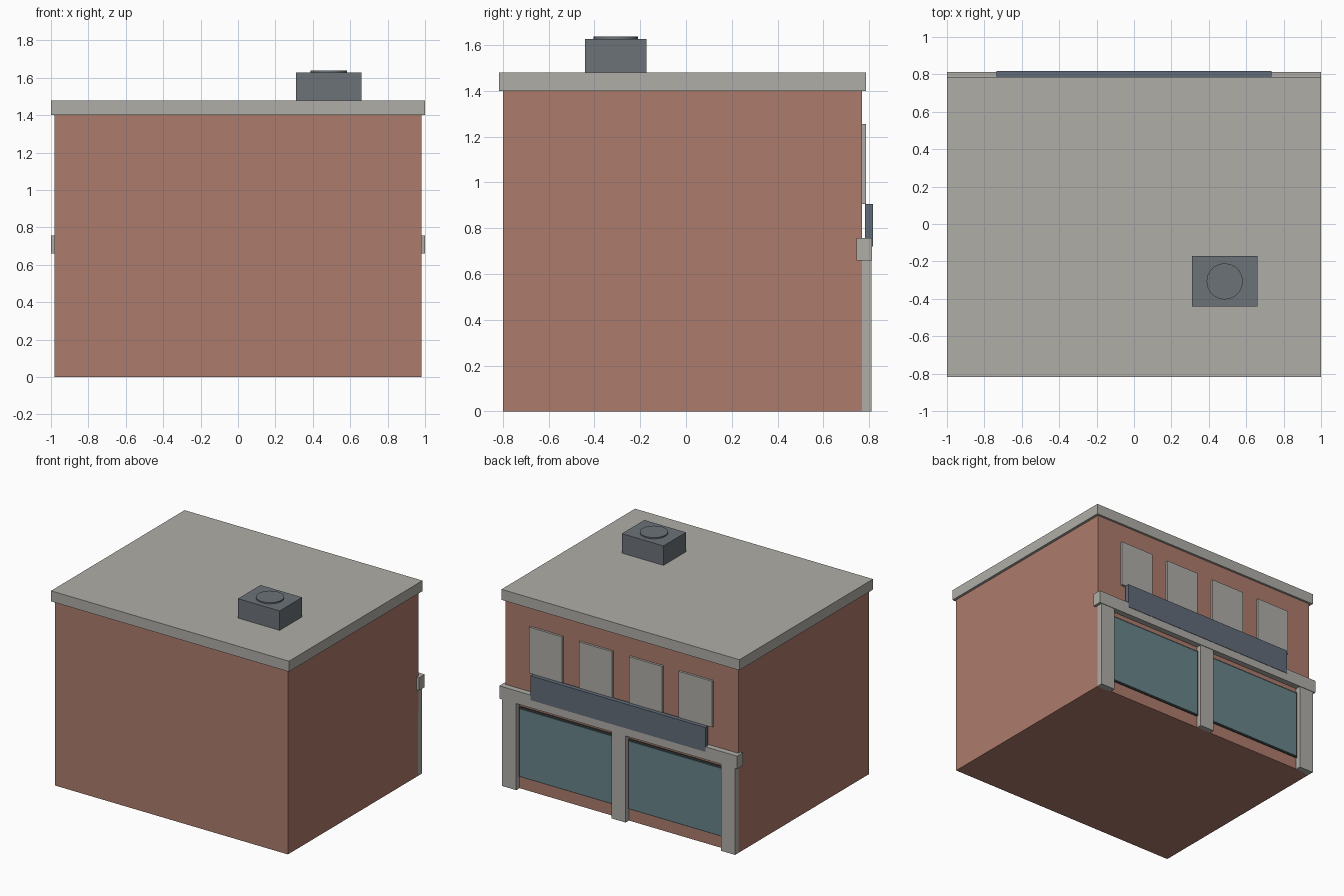
import bpy

if "Cube" in bpy.data.objects:
    bpy.data.objects.remove(bpy.data.objects["Cube"])


def material(name, rgb):
    m = bpy.data.materials.new(name)
    m.diffuse_color = (*rgb, 1)
    m.use_nodes = True
    m.node_tree.nodes["Principled BSDF"].inputs["Base Color"].default_value = m.diffuse_color
    return m


BRICK = material("brick", (0.42, 0.20, 0.15))
STONE = material("stone", (0.43, 0.42, 0.39))
METAL = material("dark_metal", (0.15, 0.17, 0.19))
PANEL = material("sign_blue_grey", (0.12, 0.15, 0.19))
GLASS = material("glass", (0.14, 0.23, 0.25))
FRAME = material("dark_frame", (0.04, 0.05, 0.05))


def box(name, x, y, z, mat):
    """Box from (min, max) ranges on each axis."""
    bpy.ops.mesh.primitive_cube_add(size=1, location=[sum(r) / 2 for r in (x, y, z)])
    ob = bpy.context.object
    ob.name = name
    ob.scale = [r[1] - r[0] for r in (x, y, z)]
    bpy.ops.object.transform_apply(location=False, rotation=False, scale=True)
    ob.data.materials.append(mat)
    return ob


# Main block and roof slab
box("brick_body", (-0.98, 0.98), (-0.8, 0.77), (0, 1.4), BRICK)
box("roof_slab", (-1, 1), (-0.817, 0.787), (1.4, 1.48), STONE)

# Shopfront: pilasters, lintel, sign board
for i, x in enumerate((-0.92, 0, 0.92)):
    box(f"pilaster_{i}", (x - 0.06, x + 0.06), (0.76, 0.81), (0, 0.67), STONE)
box("lintel", (-1, 1), (0.745, 0.814), (0.66, 0.757), STONE)
box("sign_board", (-0.735, 0.735), (0.783, 0.817), (0.72, 0.905), PANEL)

# Display windows with a thin dark frame behind the glass
for side, x in (("left", -0.46), ("right", 0.46)):
    box(f"shop_frame_{side}", (x - 0.4, x + 0.4), (0.76, 0.777), (0.09, 0.625), FRAME)
    box(f"shop_glass_{side}", (x - 0.39, x + 0.39), (0.765, 0.782), (0.1, 0.61), GLASS)

# Upper window panels
for i, x in enumerate((-0.63, -0.21, 0.21, 0.63)):
    box(f"upper_window_{i}", (x - 0.14, x + 0.14), (0.76, 0.787), (0.905, 1.255), STONE)

# Rooftop air unit with round fan cover
box("air_unit", (0.31, 0.66), (-0.442, -0.172), (1.48, 1.628), METAL)
bpy.ops.mesh.primitive_cylinder_add(vertices=20, radius=0.097, depth=0.03,
                                    location=(0.485, -0.307, 1.623))
fan = bpy.context.object
fan.name = "fan_cover"
fan.data.materials.append(METAL)
bpy.ops.object.shade_smooth_by_angle()
